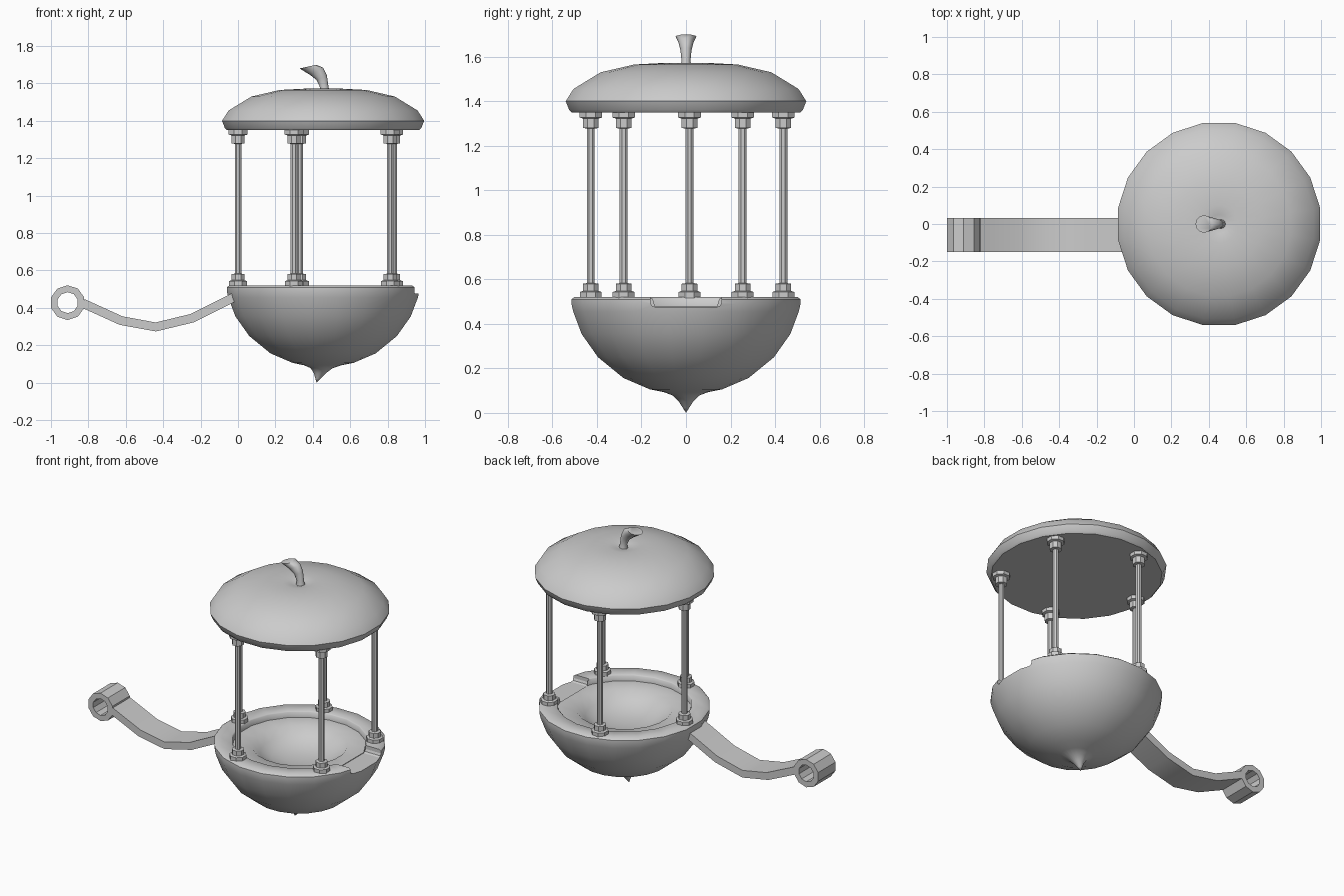
import bpy, bmesh, math
from mathutils import Vector

if "Cube" in bpy.data.objects:
    bpy.data.objects.remove(bpy.data.objects["Cube"])

CX = 0.455  # axis of the lantern body


def finish(bm, name, angle=45):
    bmesh.ops.recalc_face_normals(bm, faces=bm.faces)
    me = bpy.data.meshes.new(name)
    bm.to_mesh(me)
    bm.free()
    ob = bpy.data.objects.new(name, me)
    bpy.context.collection.objects.link(ob)
    bpy.ops.object.select_all(action='DESELECT')
    ob.select_set(True)
    bpy.context.view_layer.objects.active = ob
    if angle:
        bpy.ops.object.shade_smooth_by_angle(angle=math.radians(angle))
    return ob


def skin(bm, rings, closed=False):
    """Bridge successive rings; one-vertex rings are poles."""
    pairs = list(zip(rings, rings[1:]))
    if closed:
        pairs.append((rings[-1], rings[0]))
    for a, b in pairs:
        n = max(len(a), len(b))
        for i in range(n):
            j = (i + 1) % n
            q = [a[i % len(a)], a[j % len(a)], b[j % len(b)], b[i % len(b)]]
            bm.faces.new(list(dict.fromkeys(q)))


def lathe(bm, profile, x, y, n):
    rings = []
    for r, z in profile:
        if r == 0:
            rings.append([bm.verts.new((x, y, z))])
        else:
            angs = [2 * math.pi * (i + 0.5) / n for i in range(n)]
            rings.append([bm.verts.new((x + r * math.cos(a), y + r * math.sin(a), z)) for a in angs])
    skin(bm, rings)


# Bowl: outer shell with pointed tip, rim, recessed ledge and shallow dish
bm = bmesh.new()
lathe(bm, [(0, 0), (0.014, 0.022), (0.032, 0.05), (0.06, 0.078), (0.1, 0.093), (0.165, 0.106),
           (0.285, 0.157), (0.40, 0.25), (0.475, 0.355), (0.513, 0.455), (0.521, 0.49), (0.521, 0.51), (0.508, 0.52),
           (0.415, 0.52), (0.408, 0.514), (0.405, 0.48), (0.29, 0.48),
           (0.24, 0.435), (0.17, 0.40), (0.08, 0.383), (0, 0.38)], CX, 0, 20)
for v in bm.verts:
    if v.co.z < 0.1:
        v.co.x -= 0.035 * (1 - v.co.z / 0.1)
bowl = finish(bm, "bowl")

# Rounded notch through the rim on the +x side
bm = bmesh.new()
bmesh.ops.create_cube(bm, size=1)
for v in bm.verts:
    v.co = Vector((0.96 + v.co.x * 0.26, v.co.y * 0.32, 0.576 + v.co.z * 0.2))
low = [e for e in bm.edges if all(v.co.z < 0.5 and abs(v.co.y) > 0.1 for v in e.verts)
       and abs(e.verts[0].co.y - e.verts[1].co.y) < 0.01]
bmesh.ops.bevel(bm, geom=low, offset=0.02, segments=2, profile=0.5, affect='EDGES')
cutter = finish(bm, "notch_cutter", 0)
cutter.hide_render = True
mod = bowl.modifiers.new("notch", 'BOOLEAN')
mod.operation = 'DIFFERENCE'
mod.solver = 'EXACT'
mod.object = cutter
bpy.context.view_layer.objects.active = bowl
bpy.ops.object.modifier_apply(modifier=mod.name)
bpy.data.objects.remove(cutter)

# Lid: flattened dome with a small dimple and a flat underside
bm = bmesh.new()
lathe(bm, [(0, 1.35), (0.52, 1.35), (0.532, 1.362), (0.547, 1.40), (0.512, 1.455), (0.388, 1.53),
           (0.235, 1.565), (0.1, 1.572), (0.05, 1.565), (0, 1.55)], CX, 0, 20)
finish(bm, "lid")

# Stem: bent, flaring toward its cut end (x, z, half width x, half width y, tilt)
bm = bmesh.new()
rings = []
for x, z, rx, ry, t in [(0.463, 1.545, 0.03, 0.028, 0), (0.461, 1.58, 0.023, 0.02, 0),
                        (0.448, 1.63, 0.03, 0.025, 0.4), (0.42, 1.665, 0.04, 0.034, 0.5),
                        (0.374, 1.69, 0.046, 0.047, 0.22)]:
    ring = []
    for i in range(12):
        a = math.tau * i / 12
        ring.append(bm.verts.new((x + rx * math.cos(a) * math.cos(t), ry * math.sin(a),
                                  z + rx * math.cos(a) * math.sin(t))))
    rings.append(ring)
skin(bm, rings)
bm.faces.new(rings[0])
bm.faces.new(rings[-1])
finish(bm, "stem")

# Five columns with stepped collars at both ends
col = [(0, 0.51), (0.053, 0.51), (0.053, 0.543), (0.038, 0.548), (0.038, 0.58), (0.019, 0.583),
       (0.019, 1.277), (0.038, 1.28), (0.038, 1.322), (0.055, 1.327), (0.055, 1.355), (0, 1.355)]
for k in range(5):
    a = math.radians(178 + 72 * k)
    bm = bmesh.new()
    lathe(bm, col, CX + 0.455 * math.cos(a), 0.455 * math.sin(a), 8)
    finish(bm, "column_%d" % (k + 1), 30)

# Handle: curved strap
Y0, Y1, T = -0.15, 0.033, 0.024
path = [(-0.83, 0.425), (-0.625, 0.332), (-0.44, 0.298), (-0.245, 0.345), (-0.03, 0.452), (0.02, 0.475)]
bm = bmesh.new()
rings = []
for i, (x, z) in enumerate(path):
    p, q = path[max(i - 1, 0)], path[min(i + 1, len(path) - 1)]
    d = Vector((q[0] - p[0], q[1] - p[1])).normalized() * T
    rings.append([bm.verts.new((x - s * d.y, y, z + s * d.x))
                  for s, y in ((1, Y0), (1, Y1), (-1, Y1), (-1, Y0))])
skin(bm, rings)
bm.faces.new(rings[0])
bm.faces.new(rings[-1])
finish(bm, "handle_strap", 30)

# Handle: ten-sided finger ring
bm = bmesh.new()
rings = []
for r, y in ((0.093, Y0), (0.093, Y1), (0.056, Y1), (0.056, Y0)):
    rings.append([bm.verts.new((-0.911 + r * math.cos(a), y, 0.428 + r * math.sin(a)))
                  for a in [math.pi / 2 + math.tau * i / 10 for i in range(10)]])
skin(bm, rings, closed=True)
finish(bm, "handle_ring", 30)
